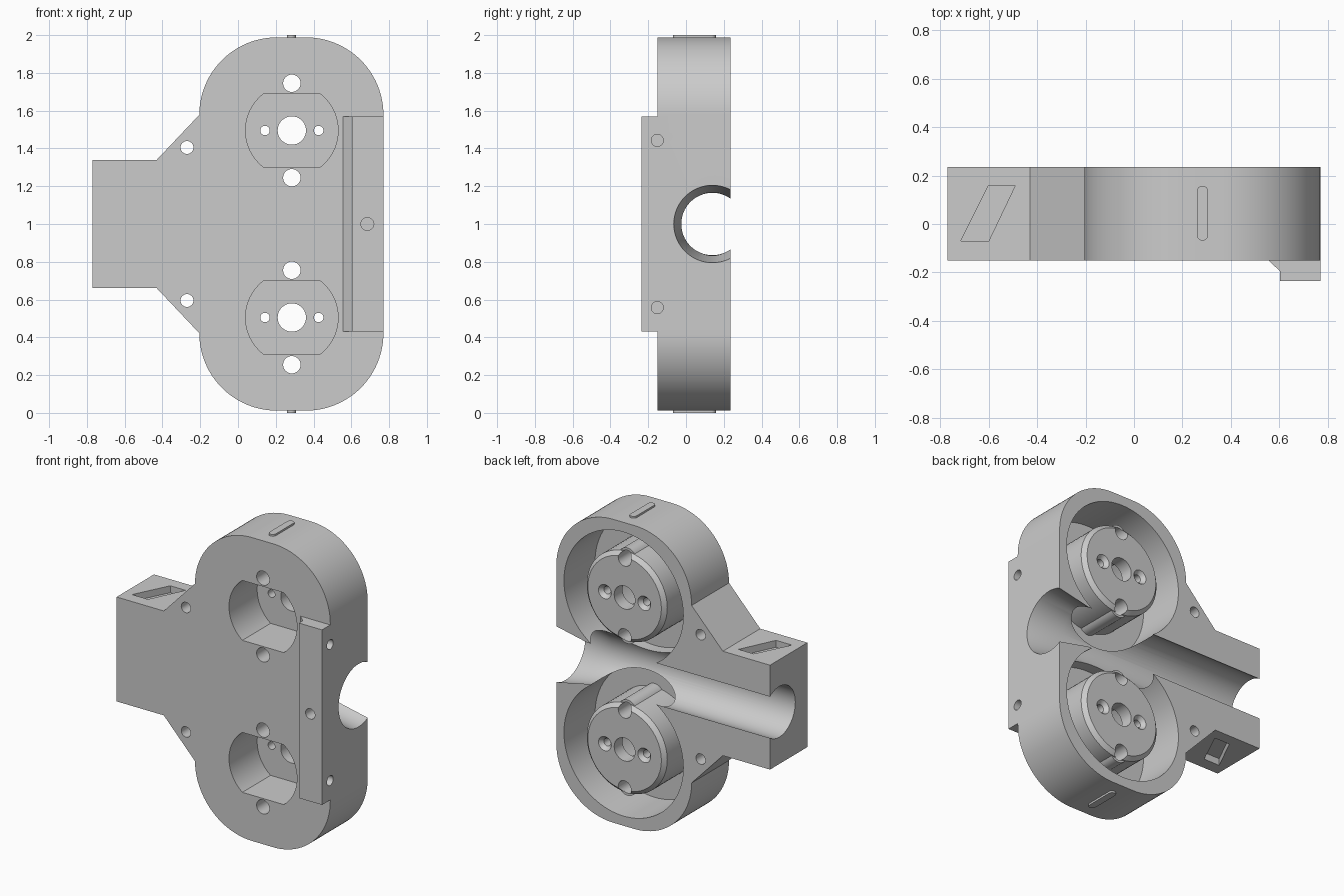
import bpy, bmesh, math

cube = bpy.data.objects.get("Cube")
if cube:
    bpy.data.objects.remove(cube)

grey = bpy.data.materials.new("plain_grey")
grey.use_nodes = True
colour = (0.6, 0.6, 0.6, 1)
grey.diffuse_color = colour
grey.node_tree.nodes["Principled BSDF"].inputs["Base Color"].default_value = colour

CX, MID, PITCH = 0.285, 1.0, 0.495
FRONT, BACK = -0.15, 0.235
FLOOR, FACE = -0.085, 0.225


def loft(name, axis, sections):
    """Closed solid through (depth, outline) sections stacked along an axis."""
    bm = bmesh.new()
    rings = []
    for depth, points in sections:
        ring = []
        for p in points:
            c = list(p)
            c.insert("xyz".index(axis), depth)
            ring.append(bm.verts.new(c))
        rings.append(ring)
    n = len(rings[0])
    bm.faces.new(rings[0])
    bm.faces.new(rings[-1])
    for a, b in zip(rings, rings[1:]):
        for k in range(n):
            bm.faces.new((a[k], a[(k + 1) % n], b[(k + 1) % n], b[k]))
    bmesh.ops.recalc_face_normals(bm, faces=bm.faces)
    mesh = bpy.data.meshes.new(name)
    bm.to_mesh(mesh)
    bm.free()
    mesh.materials.append(grey)
    ob = bpy.data.objects.new(name, mesh)
    bpy.context.collection.objects.link(ob)
    return ob


def prism(name, points, axis, low, high):
    return loft(name, axis, [(low, points), (high, points)])


def arc(cx, cy, r, start, end, n):
    return [(cx + r * math.cos(math.radians(start + (end - start) * k / n)),
             cy + r * math.sin(math.radians(start + (end - start) * k / n))) for k in range(n + 1)]


def turned(name, centre, axis, steps, n=64):
    """Round part from (depth, radius) steps; centre is across the axis."""
    return loft(name, axis, [(d, arc(*centre, r, 0, 360, n)[:-1]) for d, r in steps])


def rod(name, centre, axis, low, high, r, n=64):
    return turned(name, centre, axis, [(low, r), (high, r)], n)


def volume(mesh):
    bm = bmesh.new()
    bm.from_mesh(mesh)
    v = bm.calc_volume()
    bm.free()
    return v


def combine(target, others, operation):
    """Apply each boolean, taking the first solver with a plausible volume."""
    for other in others:
        before = volume(target.data)
        for solver in ("MANIFOLD", "EXACT"):
            mod = target.modifiers.new("combine", "BOOLEAN")
            mod.operation, mod.object, mod.solver = operation, other, solver
            bpy.context.view_layer.update()
            graph = bpy.context.evaluated_depsgraph_get()
            mesh = bpy.data.meshes.new_from_object(target.evaluated_get(graph))
            target.modifiers.clear()
            ratio = volume(mesh) / before
            if (0.4 < ratio < 0.999999) if operation == "DIFFERENCE" else (1.000001 < ratio < 1.6):
                target.data = mesh
                break
        bpy.data.objects.remove(other)


# Body outline: rounded housing with a tapered arm
R, RIGHT, LEFT, LOW, HIGH = 0.41, 0.77, -0.205, 0.012, 1.988
outline = arc(RIGHT - R, LOW + R, R, -90, 0, 28) + arc(RIGHT - R, HIGH - R, R, 0, 90, 28)
outline += arc(LEFT + R, HIGH - R, R, 90, 180, 28)
outline += [(-0.43, 1.34), (-0.77, 1.34), (-0.77, 0.66), (-0.43, 0.66)]
outline += arc(LEFT + R, LOW + R, R, 180, 270, 28)
body = prism("housing", outline, "y", FRONT, BACK)

# Front rail with a chamfered foot
rail = prism("rail", [(0.555, -0.15), (0.555, -0.13), (RIGHT, -0.13), (RIGHT, -0.235),
                      (0.603, -0.235), (0.603, -0.195)], "z", 0.43, 1.57)
combine(body, [rail], "UNION")

# Round cavities open to the back
centres = [MID - PITCH, MID + PITCH]
combine(body, [rod("cavity", (CX, z), "y", FLOOR, BACK + 0.1, 0.43, 96) for z in centres], "DIFFERENCE")

# Cable channel with a flared mouth
channel = turned("channel", (0.14, MID), "x", [(-0.9, 0.165), (0.55, 0.165), (0.77, 0.205), (0.9, 0.229)])
combine(body, [channel], "DIFFERENCE")

# Chamfered motor seats in the cavities, with a screw tube above and below
for z in centres:
    seat = turned("seat", (CX, z), "y", [(FLOOR - 0.02, 0.29), (FACE - 0.025, 0.29), (FACE, 0.265)])
    tubes = [rod("tube", (CX, z + s * 0.25), "y", FLOOR - 0.03, FACE - 0.03, 0.062, 32) for s in (-1, 1)]
    combine(body, [seat] + tubes, "UNION")

# Front pockets with two flats, and the bores through each seat
for z in centres:
    a = math.degrees(math.asin(0.195 / 0.245))
    outline = arc(CX, z, 0.245, -a, a, 24) + arc(CX, z, 0.245, 180 - a, 180 + a, 24)
    cuts = [prism("pocket", outline, "y", -0.4, 0.14), rod("shaft_bore", (CX, z), "y", 0, 0.4, 0.075, 40)]
    for s in (-1, 1):
        cuts.append(rod("tube_bore", (CX, z + s * 0.25), "y", -0.4, 0.4, 0.046, 32))
        cuts.append(turned("screw_bore", (CX + s * 0.142, z), "y",
                           [(0, 0.025), (FACE - 0.025, 0.025), (FACE + 0.01, 0.055)], 24))
    combine(body, cuts, "DIFFERENCE")

# Screw holes in the rail, the taper and the side
holes = [rod("rail_hole", (0.685, MID), "y", -0.4, -0.13, 0.034, 32)]
for s in (-1, 1):
    holes.append(rod("taper_hole", (-0.27, MID + s * 0.405), "y", -0.4, 0.4, 0.034, 32))
    holes.append(rod("side_hole", (-0.152, MID + s * 0.443), "x", 0.65, 0.9, 0.032, 32))
    # Slanted recesses on the top and bottom of the arm
    slant = [(-0.715, -0.07), (-0.60, -0.07), (-0.49, 0.16), (-0.60, 0.16)]
    holes.append(prism("recess", slant, "z", MID + s * 0.295, MID + s * 0.4))
combine(body, holes, "DIFFERENCE")

# Raised oblong tabs on the top and bottom
tab = arc(0.283, 0.135, 0.023, 0, 180, 12) + arc(0.283, -0.046, 0.023, 180, 360, 12)
parts = [body, prism("top_tab", tab, "z", HIGH - 0.01, 2.0), prism("bottom_tab", tab, "z", 0.0, LOW + 0.01)]

bpy.ops.object.select_all(action="DESELECT")
for ob in parts:
    ob.select_set(True)
bpy.context.view_layer.objects.active = body
bpy.ops.object.shade_smooth_by_angle(angle=math.radians(25))
